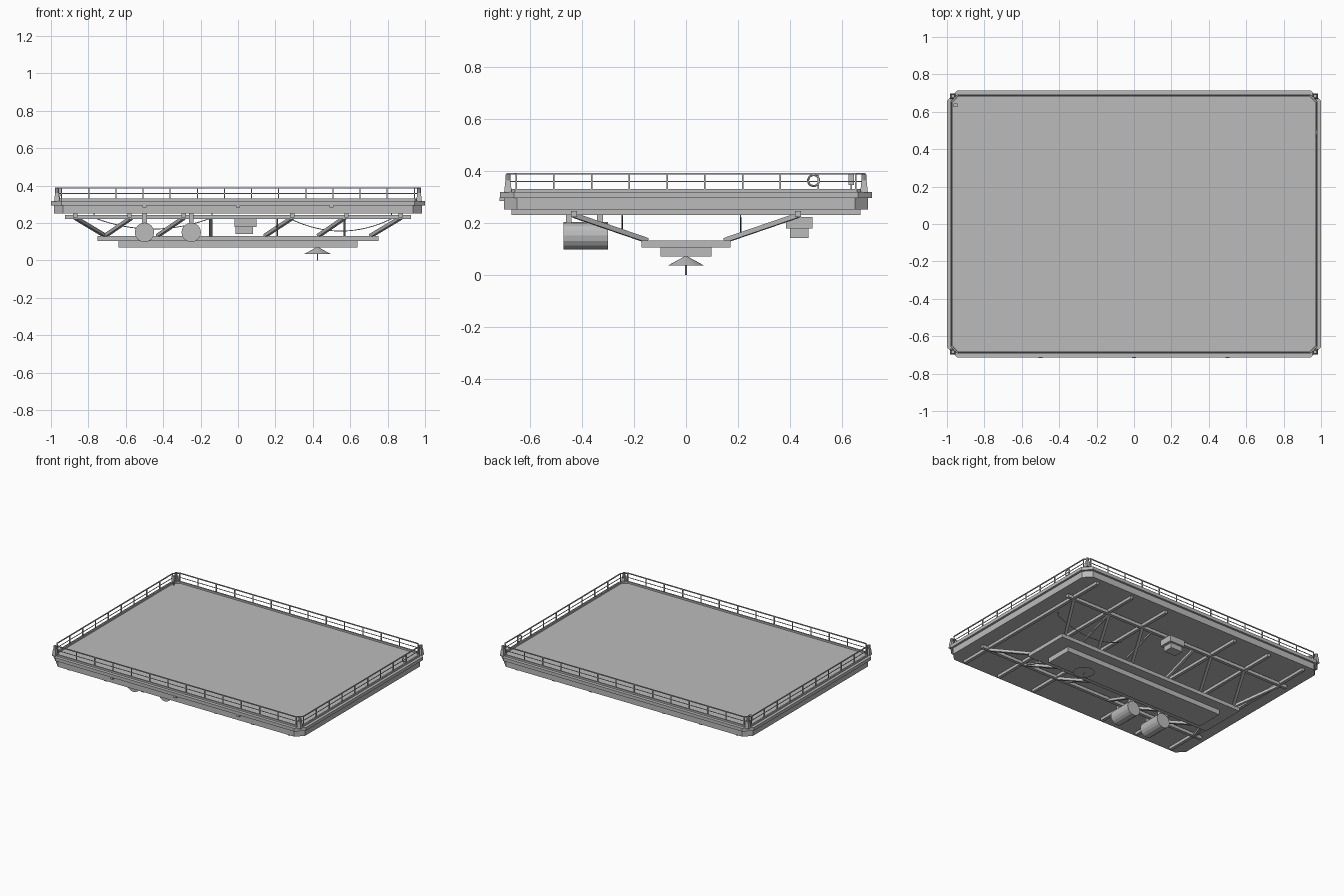
import bpy, bmesh, math
from mathutils import Vector, Matrix

if "Cube" in bpy.data.objects:
    bpy.data.objects.remove(bpy.data.objects["Cube"])

grey = bpy.data.materials.new("plain_grey")
grey.diffuse_color = (0.5, 0.5, 0.5, 1)
grey.use_nodes = True
grey.node_tree.nodes["Principled BSDF"].inputs["Base Color"].default_value = grey.diffuse_color


def finish(name, bm):
    me = bpy.data.meshes.new(name)
    bmesh.ops.recalc_face_normals(bm, faces=bm.faces)
    bm.to_mesh(me)
    bm.free()
    me.materials.append(grey)
    ob = bpy.data.objects.new(name, me)
    bpy.context.collection.objects.link(ob)
    return ob


def box(bm, x0, x1, y0, y1, z0, z1):
    m = Matrix.Translation(((x0 + x1) / 2, (y0 + y1) / 2, (z0 + z1) / 2))
    m = m @ Matrix.Diagonal((x1 - x0, y1 - y0, z1 - z0, 1))
    bmesh.ops.create_cube(bm, size=1, matrix=m)


def bar(bm, a, b, r, sides=4, r2=None):
    a, b = Vector(a), Vector(b)
    d = b - a
    m = Matrix.Translation((a + b) / 2) @ d.to_track_quat('Z', 'Y').to_matrix().to_4x4()
    if sides == 4:
        m = m @ Matrix.Rotation(math.pi / 4, 4, 'Z')
    bmesh.ops.create_cone(bm, cap_ends=True, segments=sides, radius1=r,
                          radius2=r if r2 is None else r2, depth=d.length, matrix=m)


def octagon(hx, hy, c):
    return [(hx, hy - c), (hx - c, hy), (c - hx, hy), (-hx, hy - c),
            (-hx, c - hy), (c - hx, -hy), (hx - c, -hy), (hx, c - hy)]


def slab(name, hx, hy, c, z0, z1):
    bm = bmesh.new()
    f = bm.faces.new([bm.verts.new((x, y, z0)) for x, y in octagon(hx, hy, c)])
    r = bmesh.ops.extrude_face_region(bm, geom=[f])
    bmesh.ops.translate(bm, vec=(0, 0, z1 - z0),
                        verts=[v for v in r['geom'] if isinstance(v, bmesh.types.BMVert)])
    finish(name, bm)


# Platform hull: body, wider fender, deck plate
slab("hull_body", 0.985, 0.70, 0.05, 0.25, 0.297)
slab("fender", 1.0, 0.715, 0.055, 0.295, 0.318)
# Raised kerb around the deck
bm = bmesh.new()
rings = [[bm.verts.new((x, y, z)) for x, y in octagon(hx, hy, c)]
         for hx, hy, c, z in ((0.98, 0.692, 0.035, 0.31), (0.98, 0.692, 0.035, 0.33),
                              (0.97, 0.682, 0.032, 0.33), (0.97, 0.682, 0.032, 0.31))]
for k in range(4):
    a, b = rings[k], rings[(k + 1) % 4]
    for i in range(8):
        j = (i + 1) % 8
        bm.faces.new((a[i], a[j], b[j], b[i]))
finish("kerb", bm)

# Railing: top and middle rails following the kerb, with evenly spaced posts
bm = bmesh.new()
path = octagon(0.975, 0.687, 0.033)
for z, r in ((0.388, 0.0045), (0.358, 0.0025)):
    for i in range(8):
        bar(bm, (*path[i], z), (*path[(i + 1) % 8], z), r)
for s in (-1, 1):
    for i in range(14):
        x = (i - 6.5) * 0.145
        bar(bm, (x, s * 0.687, 0.32), (x, s * 0.687, 0.388), 0.004)
    for i in range(10):
        y = (i - 4.5) * 0.145
        bar(bm, (s * 0.975, y, 0.32), (s * 0.975, y, 0.388), 0.004)
finish("railing", bm)

# Corner mooring posts
bm = bmesh.new()
for sx in (-1, 1):
    for sy in (-1, 1):
        x, y = sx * 0.968, sy * 0.684
        bar(bm, (x, y, 0.316), (x, y, 0.362), 0.021, 4, 0.014)
        bar(bm, (x, y, 0.36), (x, y, 0.386), 0.010, 8)
finish("corner_posts", bm)

# Life ring on the railing and small control box
bpy.ops.mesh.primitive_torus_add(location=(0.973, 0.49, 0.362), rotation=(0, math.pi / 2, 0),
                                 major_radius=0.021, minor_radius=0.004,
                                 major_segments=20, minor_segments=6)
bpy.context.object.name = "life_ring"
bpy.context.object.data.materials.append(grey)
bm = bmesh.new()
box(bm, -0.965, -0.943, 0.625, 0.645, 0.345, 0.385)
box(bm, -0.957, -0.951, 0.632, 0.638, 0.318, 0.345)
finish("control_box", bm)

# Small fittings on the front edge
bm = bmesh.new()
for x in (-0.5, 0, 0.5):
    box(bm, x - 0.01, x + 0.01, -0.717, -0.70, 0.283, 0.297)
finish("front_fittings", bm)

# Underside beam grid
bm = bmesh.new()
for s in (-1, 1):
    box(bm, -0.925, 0.925, s * 0.43 - 0.011, s * 0.43 + 0.011, 0.222, 0.244)
    for x in (0.87, 0.58, 0.29):
        box(bm, s * x - 0.011, s * x + 0.011, -0.67, 0.67, 0.23, 0.252)
finish("underside_beams", bm)

# Lower gallery
bm = bmesh.new()
box(bm, -0.75, 0.75, -0.17, 0.17, 0.105, 0.132)
box(bm, -0.64, 0.64, -0.098, 0.098, 0.07, 0.105)
finish("lower_gallery", bm)

# Sloping struts between beams and gallery: (lower x, upper x)
bm = bmesh.new()
for s in (-1, 1):
    for lo, hi in ((-0.71, -0.87), (-0.71, -0.57), (-0.43, -0.29), (-0.145, -0.145),
                   (0.145, 0.29), (0.21, 0.21), (0.43, 0.57), (0.57, 0.57), (0.71, 0.87)):
        r = 0.007 if lo == hi and lo > 0 else 0.013
        bar(bm, (lo, s * 0.15, 0.132), (hi, s * 0.43, 0.228), r)
finish("struts", bm)

# Two hanging tanks with straps
bm = bmesh.new()
for x in (-0.5, -0.25):
    bar(bm, (x, -0.47, 0.15), (x, -0.30, 0.15), 0.052, 16)
    for y in (-0.45, -0.33):
        box(bm, x - 0.013, x + 0.013, y - 0.011, y + 0.011, 0.19, 0.252)
finish("tanks", bm)

# Equipment box on the rear beam
bm = bmesh.new()
box(bm, -0.02, 0.10, 0.385, 0.485, 0.178, 0.222)
box(bm, -0.013, 0.08, 0.40, 0.47, 0.142, 0.178)
finish("equipment_box", bm)

# Cone and probe under the gallery
bm = bmesh.new()
bar(bm, (0.425, 0, 0.035), (0.425, 0, 0.072), 0.07, 24, 0.003)
bar(bm, (0.425, 0, 0), (0.425, 0, 0.04), 0.003, 6)
finish("cone_probe", bm)

# Sagging cables
bm = bmesh.new()
for x0, x1, y, z0, sag in ((-0.77, -0.14, -0.245, 0.228, 0.06), (0.28, 0.82, 0.21, 0.222, 0.065)):
    pts = []
    for i in range(17):
        t = i / 16
        pts.append((x0 + (x1 - x0) * t, y, z0 - sag * 4 * t * (1 - t)))
    for a, b in zip(pts, pts[1:]):
        bar(bm, a, b, 0.0025, 5)
    for x in (x0, x1):
        bar(bm, (x, y, z0), (x, y, 0.252), 0.0025, 5)
finish("cables", bm)
